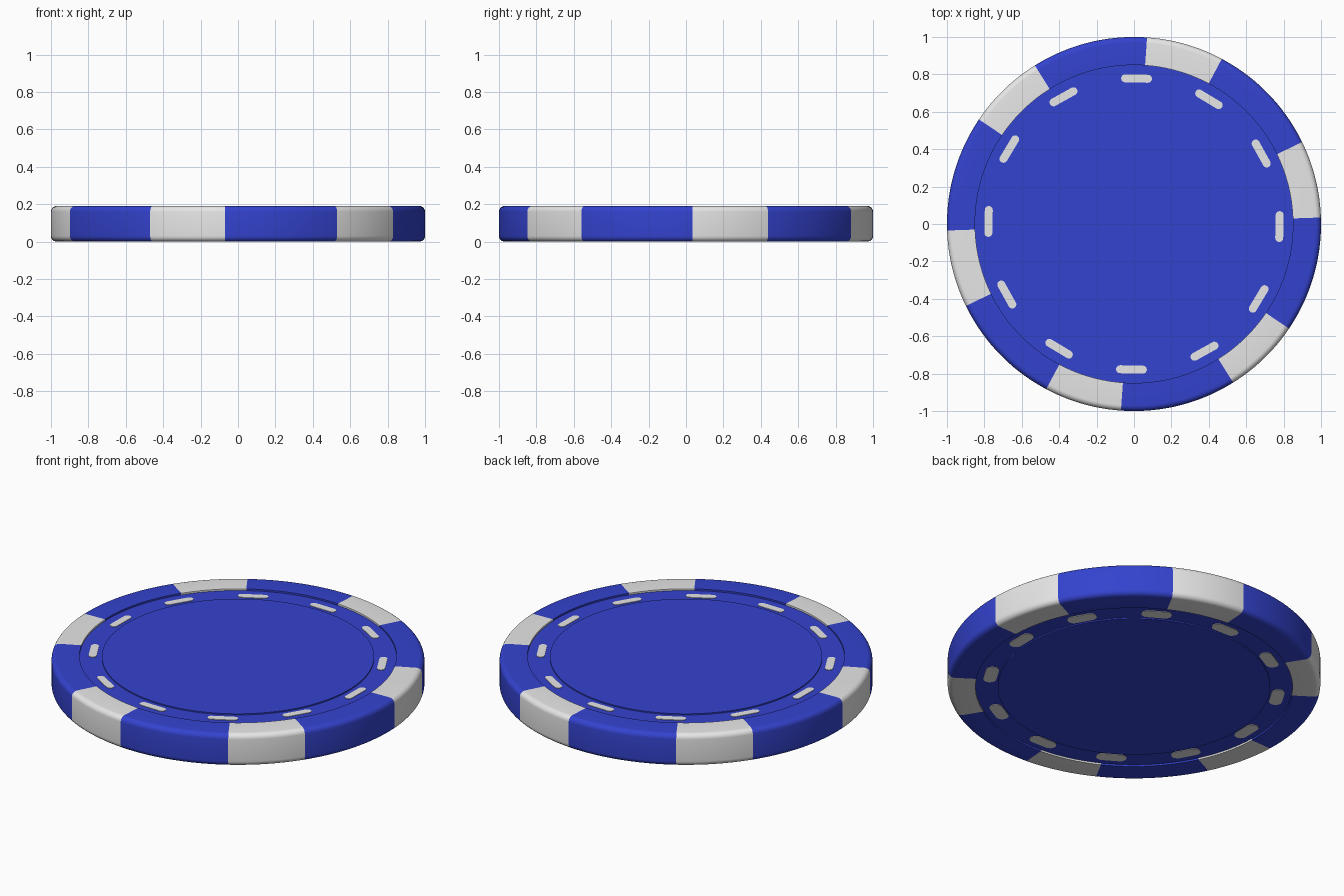
import bpy, bmesh, math

if "Cube" in bpy.data.objects:
    bpy.data.objects.remove(bpy.data.objects["Cube"])

H = 0.19          # chip thickness
FILLET = 0.03     # rounded outer edge
SEGS = 180        # 2 degree steps, so inlay borders fall on edges


def material(name, rgb):
    m = bpy.data.materials.new(name)
    m.diffuse_color = (*rgb, 1)
    m.use_nodes = True
    m.node_tree.nodes["Principled BSDF"].inputs["Base Color"].default_value = m.diffuse_color
    return m


blue = material("royal blue", (0.034, 0.056, 0.62))
white = material("off white", (0.8, 0.8, 0.8))


def finish(bm, name, mats):
    bmesh.ops.recalc_face_normals(bm, faces=bm.faces)
    me = bpy.data.meshes.new(name)
    bm.to_mesh(me)
    bm.free()
    ob = bpy.data.objects.new(name, me)
    bpy.context.collection.objects.link(ob)
    for m in mats:
        me.materials.append(m)
    bpy.ops.object.select_all(action='DESELECT')
    ob.select_set(True)
    bpy.context.view_layer.objects.active = ob
    bpy.ops.object.shade_smooth_by_angle(angle=math.radians(30))
    return ob


# Chip body: upper half profile (radius, z), mirrored for the underside
FLOOR = H - 0.01
upper = [(0.73, H - 0.003), (0.73, FLOOR), (0.85, FLOOR), (0.85, H)]
for i in range(7):
    a = math.radians(90 - 15 * i)
    upper.append((1 - FILLET + FILLET * math.cos(a), H - FILLET + FILLET * math.sin(a)))
profile = upper + [(r, H - z) for r, z in reversed(upper)]

bm = bmesh.new()
rings = []
for r, z in profile:
    rings.append([bm.verts.new((r * math.cos(math.tau * k / SEGS),
                                r * math.sin(math.tau * k / SEGS), z)) for k in range(SEGS)])
for j in range(len(rings) - 1):
    (r0, _), (r1, _) = profile[j], profile[j + 1]
    on_rim = min(r0, r1) >= 0.849
    for k in range(SEGS):
        n = (k + 1) % SEGS
        f = bm.faces.new((rings[j][k], rings[j][n], rings[j + 1][n], rings[j + 1][k]))
        # six white inlays, 24 degrees wide, starting at 2 degrees
        if on_rim and 2 <= (2 * k + 1) % 60 <= 26:
            f.material_index = 1
bm.faces.new(rings[0])
bm.faces.new(rings[-1])
finish(bm, "chip_body", [blue, white])


# Capsule-shaped dashes lying in the recessed ring
def dashes(name, z0, z1, radius, length, width):
    bm = bmesh.new()
    cap = width / 2
    half = length / 2 - cap
    for i in range(12):
        t = math.radians(-1 + 30 * i)
        outline = []
        for side in (1, -1):
            for s in range(9):
                a = math.pi * s / 8
                u = side * (half + cap * math.sin(a))      # along the ring
                v = side * cap * math.cos(a)               # across the ring
                ang = t - u / radius
                outline.append(((radius + v) * math.cos(ang), (radius + v) * math.sin(ang)))
        low = [bm.verts.new((x, y, z0)) for x, y in outline]
        top = [bm.verts.new((x, y, z1)) for x, y in outline]
        bm.faces.new(low)
        bm.faces.new(top)
        for k in range(len(low)):
            n = (k + 1) % len(low)
            bm.faces.new((low[k], low[n], top[n], top[k]))
    finish(bm, name, [white])


dashes("top_dashes", FLOOR - 0.002, FLOOR + 0.003, 0.78, 0.165, 0.043)
dashes("bottom_dashes", H - FLOOR - 0.003, H - FLOOR + 0.002, 0.777, 0.165, 0.07)
